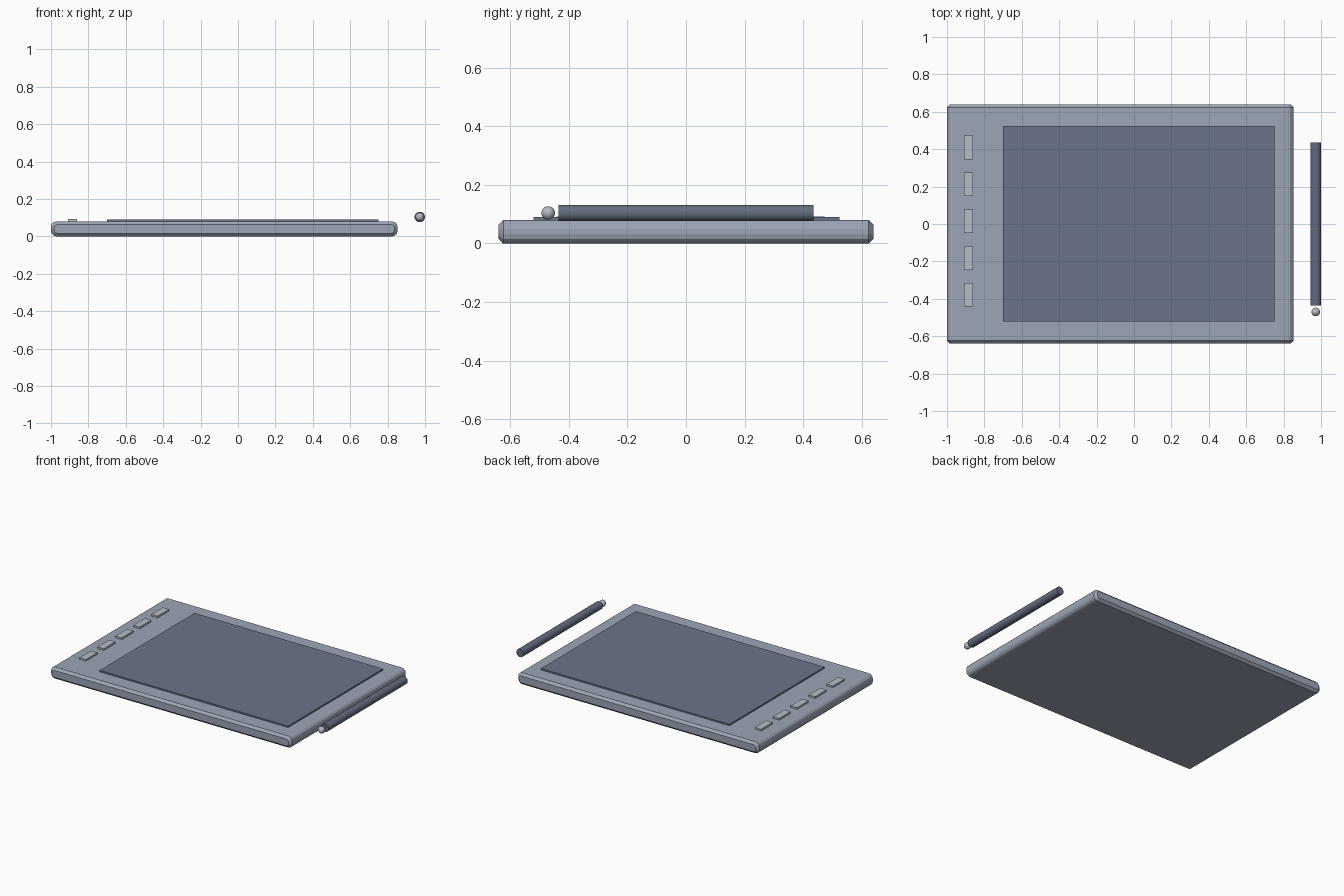
import bpy, bmesh, math

if "Cube" in bpy.data.objects:
    bpy.data.objects.remove(bpy.data.objects["Cube"])


def material(name, rgb):
    m = bpy.data.materials.new(name)
    m.diffuse_color = (*rgb, 1)
    m.use_nodes = True
    m.node_tree.nodes["Principled BSDF"].inputs["Base Color"].default_value = m.diffuse_color
    return m


def add_mesh(name, bm, mat=None):
    bmesh.ops.recalc_face_normals(bm, faces=bm.faces)
    me = bpy.data.meshes.new(name)
    bm.to_mesh(me)
    bm.free()
    ob = bpy.data.objects.new(name, me)
    bpy.context.collection.objects.link(ob)
    if mat:
        me.materials.append(mat)
    return ob


def smooth(ob, angle=40):
    bpy.ops.object.select_all(action='DESELECT')
    ob.select_set(True)
    bpy.context.view_layer.objects.active = ob
    bpy.ops.object.shade_smooth_by_angle(angle=math.radians(angle))


def box(name, x0, x1, y0, y1, z0, z1, mat):
    bm = bmesh.new()
    bmesh.ops.create_cube(bm, size=1)
    for v in bm.verts:
        v.co.x = x0 + (v.co.x + 0.5) * (x1 - x0)
        v.co.y = y0 + (v.co.y + 0.5) * (y1 - y0)
        v.co.z = z0 + (v.co.z + 0.5) * (z1 - z0)
    return add_mesh(name, bm, mat)


def rounded_profile(x0, x1, z0, z1, r, steps):
    pts = []
    corners = [(x1 - r, z1 - r), (x0 + r, z1 - r), (x0 + r, z0 + r), (x1 - r, z0 + r)]
    for i, (cx, cz) in enumerate(corners):
        for s in range(steps + 1):
            a = math.pi / 2 * (i + s / steps)
            pts.append((cx + r * math.cos(a), cz + r * math.sin(a)))
    return pts


dark = material("screen_slate", (0.145, 0.175, 0.25))
pen_dark = material("pen_slate", (0.125, 0.15, 0.215))
grey = material("case_grey", (0.335, 0.38, 0.47))
light = material("button_grey", (0.46, 0.52, 0.57))
tip_grey = material("tip_grey", (0.46, 0.50, 0.55))

# Tablet case: rounded slab profile lofted along y with chamfered ends
bm = bmesh.new()
HY, C, R = 0.639, 0.016, 0.03
rings = []
for y, inset in ((-HY, C), (-HY + C, 0), (HY - C, 0), (HY, C)):
    prof = rounded_profile(-1 + inset, 0.853 - inset, inset, 0.08 - inset, R - inset * 0.6, 3)
    rings.append([bm.verts.new((x, y, z)) for x, z in prof])
n = len(rings[0])
for a, b in zip(rings, rings[1:]):
    for i in range(n):
        j = (i + 1) % n
        bm.faces.new((a[i], a[j], b[j], b[i]))
bm.faces.new(rings[0])
bm.faces.new(rings[-1])
add_mesh("tablet_case", bm, grey)

# Drawing surface
box("drawing_surface", -0.70, 0.75, -0.521, 0.523, 0.075, 0.09, dark)

# Shortcut buttons
for i in range(5):
    y = 0.409 - i * 0.197
    box(f"button_{i + 1}", -0.909, -0.860, y - 0.063, y + 0.063, 0.075, 0.092, light)

# Pen barrel lying along y
bm = bmesh.new()
bmesh.ops.create_cone(bm, cap_ends=True, segments=24, radius1=0.028, radius2=0.028, depth=0.87)
barrel = add_mesh("pen_barrel", bm, pen_dark)
barrel.rotation_euler.x = math.pi / 2
barrel.location = (0.972, 0, 0.104)
smooth(barrel)

# Pen tip
bm = bmesh.new()
bmesh.ops.create_uvsphere(bm, u_segments=20, v_segments=12, radius=0.023)
tip = add_mesh("pen_tip", bm, tip_grey)
tip.location = (0.972, -0.47, 0.104)
smooth(tip)
